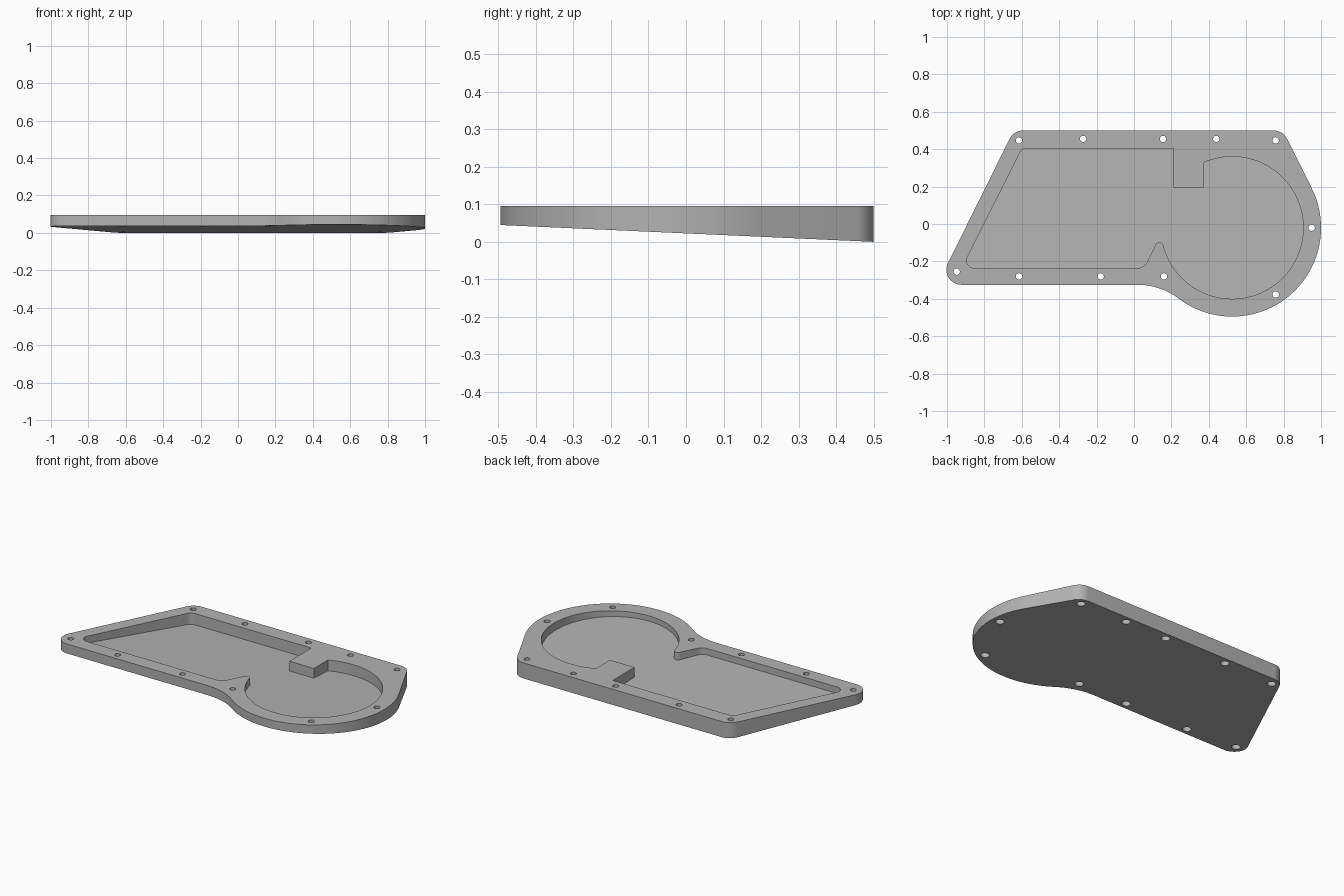
import bpy, bmesh, math
from mathutils import Vector

cube = bpy.data.objects.get("Cube")
if cube:
    bpy.data.objects.remove(cube, do_unlink=True)

TOP = 0.095
CENTRE = Vector((0.525, -0.02))

grey = bpy.data.materials.new("plain grey")
grey.use_nodes = True
colour = (0.45, 0.45, 0.45, 1)
grey.diffuse_color = colour
grey.node_tree.nodes["Principled BSDF"].inputs["Base Color"].default_value = colour


def underside(y):
    """Height of the sloping bottom face."""
    return 0.0225 - 0.045 * y


def arc(centre, radius, start, end, steps):
    """Points along an arc, angles in degrees, each with no corner rounding."""
    pts = []
    for i in range(steps + 1):
        a = math.radians(start + (end - start) * i / steps)
        pts.append((centre[0] + radius * math.cos(a), centre[1] + radius * math.sin(a), 0))
    return pts


def rounded(points, steps=10):
    """Outline from (x, y, corner radius) points."""
    out = []
    for i, (x, y, r) in enumerate(points):
        p = Vector((x, y))
        if r == 0:
            out.append(p)
            continue
        a = (Vector(points[i - 1][:2]) - p).normalized()
        b = (Vector(points[(i + 1) % len(points)][:2]) - p).normalized()
        half = a.angle(b) / 2
        mid = p + (a + b).normalized() * r / math.sin(half)
        start = p + a * r / math.tan(half) - mid
        end = p + b * r / math.tan(half) - mid
        turn = start.angle(end)
        for k in range(steps + 1):
            t = k / steps
            out.append(mid + (start * math.sin((1 - t) * turn) + end * math.sin(t * turn)) / math.sin(turn))
    return out


def prism(name, outline, low, high):
    """Solid between two height functions of y."""
    bm = bmesh.new()
    bottom = [bm.verts.new((p[0], p[1], low(p[1]))) for p in outline]
    top = [bm.verts.new((p[0], p[1], high(p[1]))) for p in outline]
    bm.faces.new(bottom)
    bm.faces.new(top)
    n = len(outline)
    for i in range(n):
        j = (i + 1) % n
        bm.faces.new((bottom[i], bottom[j], top[j], top[i]))
    bmesh.ops.recalc_face_normals(bm, faces=bm.faces)
    mesh = bpy.data.meshes.new(name)
    bm.to_mesh(mesh)
    bm.free()
    mesh.materials.append(grey)
    obj = bpy.data.objects.new(name, mesh)
    bpy.context.collection.objects.link(obj)
    return obj


def cut(target, cutter):
    """Subtract the cutter and remove it."""
    cutter.hide_render = True
    mod = target.modifiers.new("cut", 'BOOLEAN')
    mod.operation = 'DIFFERENCE'
    mod.solver = 'EXACT'
    mod.object = cutter
    bpy.ops.object.modifier_apply(modifier=mod.name)
    bpy.data.objects.remove(cutter, do_unlink=True)


# Outer plate: slanted left end, round right end, blended by a concave fillet
outline = [(-1.052, -0.325, 0.08), (-0.643, 0.5, 0.08), (0.796, 0.5, 0.08)]
outline += arc(CENTRE, 0.475, 26.57, -127.2, 60)
outline += arc((0.02, -0.685), 0.36, 52, 90, 14)
plate = prism("cover_plate", rounded(outline), underside, lambda y: TOP)
bpy.context.view_layer.objects.active = plate
plate.select_set(True)

# Recess with a square tab at the back and a pointed rib at the front
recess = [(-0.92, -0.235, 0.04), (-0.598, 0.405, 0.04), (0.21, 0.405, 0),
          (0.21, 0.195, 0), (0.375, 0.195, 0)]
recess += arc(CENTRE, 0.38, 113.2, -164.6, 90)
recess += [(0.146, -0.05, 0.022), (0.053, -0.235, 0.05)]
cut(plate, prism("recess_cutter", rounded(recess),
                 lambda y: underside(y) + 0.022, lambda y: TOP + 0.1))

# Screw holes, wider from below
screws = [(-0.615, 0.447), (-0.272, 0.455), (0.155, 0.455), (0.44, 0.455), (0.758, 0.447),
          (0.95, -0.02), (0.758, -0.377), (0.16, -0.28), (-0.178, -0.28),
          (-0.615, -0.28), (-0.948, -0.255)]
for spot in screws:
    for radius, height in ((0.025, 0.07), (0.017, 0.2)):
        circle = [p[:2] for p in arc(spot, radius, 0, 345, 23)]
        cut(plate, prism("screw_cutter", circle, lambda y: -0.1, lambda y: height))

bpy.ops.object.shade_smooth_by_angle(angle=math.radians(30))
